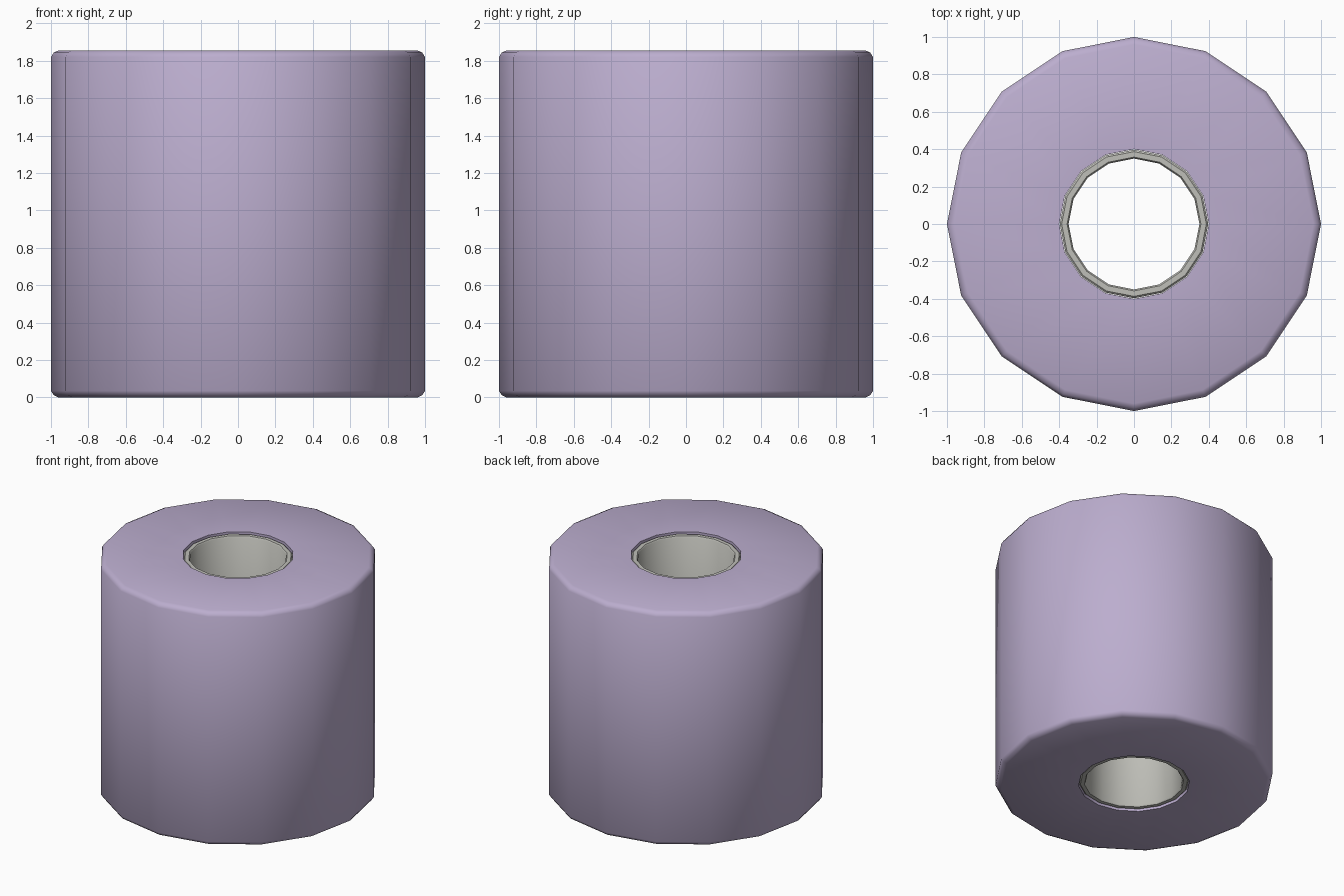
import bpy, bmesh, math

if "Cube" in bpy.data.objects:
    bpy.data.objects.remove(bpy.data.objects["Cube"])

SIDES = 16
HEIGHT = 1.855


def lathe(name, profile, color):
    """Revolve a closed (radius, z) profile around z."""
    bm = bmesh.new()
    rings = []
    for i in range(SIDES):
        a = 2 * math.pi * i / SIDES
        rings.append([bm.verts.new((r * math.cos(a), r * math.sin(a), z)) for r, z in profile])
    n = len(profile)
    for i in range(SIDES):
        a, b = rings[i], rings[(i + 1) % SIDES]
        for j in range(n):
            k = (j + 1) % n
            bm.faces.new((a[j], b[j], b[k], a[k]))
    bmesh.ops.recalc_face_normals(bm, faces=bm.faces)
    mesh = bpy.data.meshes.new(name)
    bm.to_mesh(mesh)
    bm.free()
    obj = bpy.data.objects.new(name, mesh)
    bpy.context.collection.objects.link(obj)
    mat = bpy.data.materials.new(name + "_color")
    mat.diffuse_color = color
    mat.use_nodes = True
    mat.node_tree.nodes["Principled BSDF"].inputs["Base Color"].default_value = mat.diffuse_color
    mesh.materials.append(mat)
    bpy.ops.object.select_all(action='DESELECT')
    obj.select_set(True)
    bpy.context.view_layer.objects.active = obj
    bpy.ops.object.shade_smooth_by_angle(angle=math.radians(40))
    return obj


def mirrored(lower):
    """Complete a lower half profile with its mirror image."""
    return lower + [(r, HEIGHT - z) for r, z in reversed(lower)]


# Paper roll with softened outer rims
lathe("paper_roll", mirrored([(0.40, 0.0), (0.96, 0.0), (0.985, 0.012), (1.0, 0.035)])
      , (0.50, 0.42, 0.62, 1))

# Cardboard core lining the hole, with small chamfered rims
core = [(0.35, 0.022), (0.358, 0.012), (0.387, 0.012), (0.397, 0.022)]
lathe("cardboard_core", mirrored(core), (0.52, 0.52, 0.48, 1))
